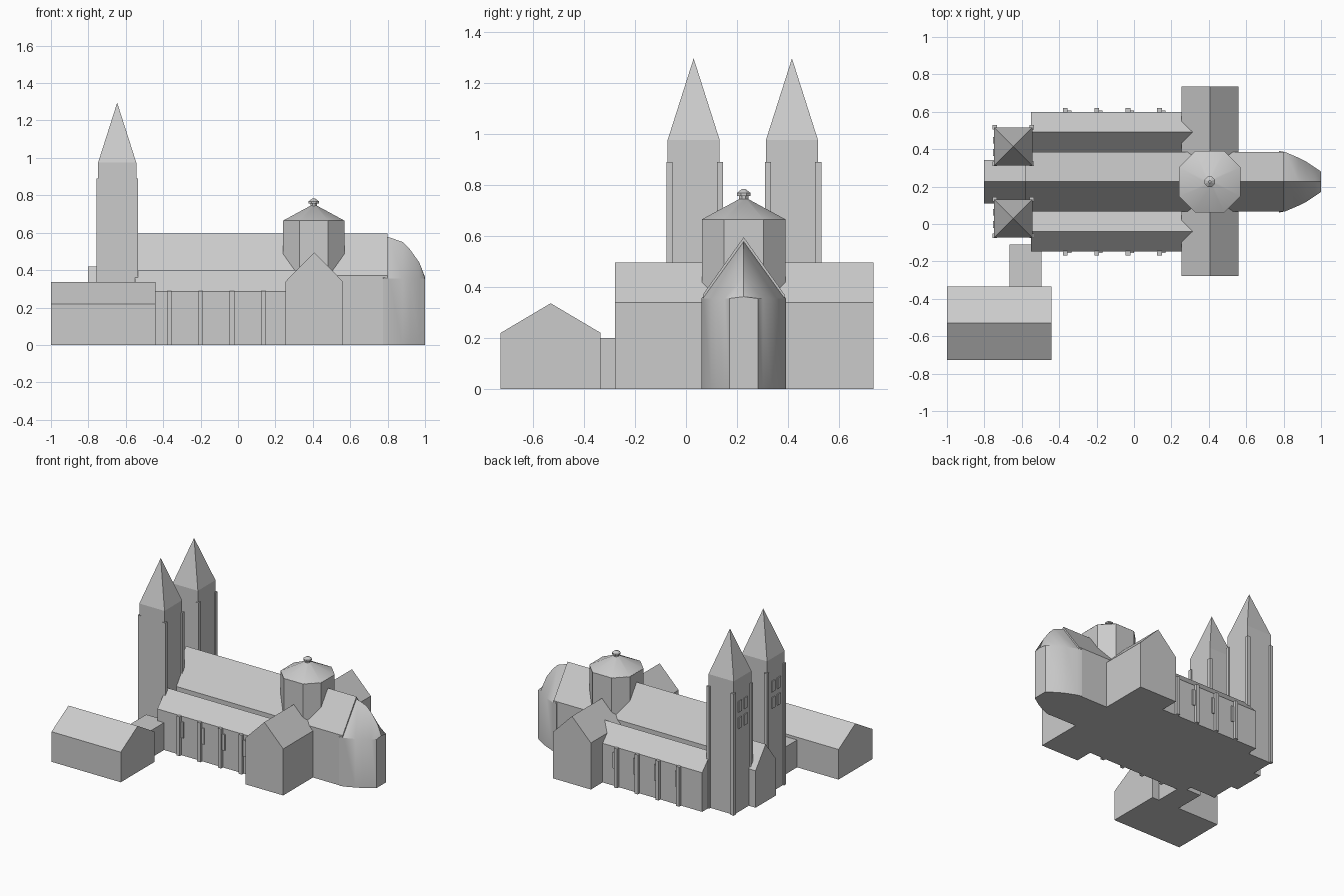
import bpy, math

if "Cube" in bpy.data.objects:
    bpy.data.objects.remove(bpy.data.objects["Cube"])

stone = bpy.data.materials.new("light_grey_stone")
stone.diffuse_color = (0.6, 0.6, 0.6, 1)
stone.use_nodes = True
stone.node_tree.nodes["Principled BSDF"].inputs["Base Color"].default_value = stone.diffuse_color
CY = 0.226  # church axis


def mesh(name, verts, faces, smooth=False):
    me = bpy.data.meshes.new(name)
    me.from_pydata(verts, [], faces)
    me.materials.append(stone)
    ob = bpy.data.objects.new(name, me)
    bpy.context.collection.objects.link(ob)
    bpy.context.view_layer.objects.active = ob
    for o in bpy.context.selected_objects:
        o.select_set(False)
    ob.select_set(True)
    bpy.ops.object.mode_set(mode='EDIT')
    bpy.ops.mesh.select_all(action='SELECT')
    bpy.ops.mesh.normals_make_consistent(inside=False)
    bpy.ops.object.mode_set(mode='OBJECT')
    if smooth:
        bpy.ops.object.shade_smooth_by_angle(angle=math.radians(32))
    return ob


def loft(name, rings, smooth=False):
    """Skin equal-length rings of points and cap both ends."""
    n = len(rings[0])
    faces = [tuple(range(n)), tuple(range((len(rings) - 1) * n, len(rings) * n))]
    for r in range(len(rings) - 1):
        for i in range(n):
            j = (i + 1) % n
            faces.append((r * n + i, r * n + j, r * n + n + j, r * n + n + i))
    return mesh(name, [p for ring in rings for p in ring], faces, smooth)


def box(name, x0, x1, y0, y1, z0, z1):
    return loft(name, [[(x0, y0, z), (x1, y0, z), (x1, y1, z), (x0, y1, z)] for z in (z0, z1)])


def house_ring(x, yc, half, eave, ridge):
    return [(x, yc - half, 0), (x, yc + half, 0), (x, yc + half, eave),
            (x, yc, ridge), (x, yc - half, eave)]


def house(name, x0, x1, yc, half, eave, ridge):
    """Gabled block with its ridge along x."""
    return loft(name, [house_ring(x, yc, half, eave, ridge) for x in (x0, x1)])


def octagon(cx, cy, apothem, z, half=None):
    a, h = apothem, half or apothem * math.tan(math.pi / 8)
    pts = [(a, -h), (a, h), (h, a), (-h, a), (-a, h), (-a, -h), (-h, -a), (h, -a)]
    return [(cx + x, cy + y, z) for x, y in pts]


# Nave with choir, west porch, detached hall and its link
house("nave_and_choir", -0.58, 0.80, CY, 0.16, 0.37, 0.595)
house("west_porch", -0.803, -0.57, CY, 0.117, 0.27, 0.42)
house("hall", -1.0, -0.44, -0.53, 0.196, 0.22, 0.336)
box("hall_link", -0.665, -0.495, -0.34, -0.11, 0, 0.20)

# Transept: gabled block with its ridge along y
loft("transept", [[(0.255, y, 0), (0.56, y, 0), (0.56, y, 0.34),
                   (0.4075, y, 0.495), (0.255, y, 0.34)] for y in (-0.278, 0.735)])

# Rounded apse: tapering gabled sections
apse = [(0.775, 0.165, 0.585), (0.81, 0.158, 0.575), (0.88, 0.128, 0.55),
        (0.92, 0.108, 0.51), (0.97, 0.075, 0.44), (1.0, 0.055, 0.362)]
loft("apse", [house_ring(x, CY, h, 0.355, r) for x, h, r in apse], True)

# Side aisles with pilasters and window plates
for side, name in ((-1, "south"), (1, "north")):
    yc = CY + side * 0.265
    house(name + "_aisle", -0.55, 0.32, yc, 0.108, 0.286, 0.40)
    wall = CY + side * 0.373
    for x in (-0.367, -0.20, -0.032, 0.136):
        ya, yb = sorted((wall - side * 0.01, wall + side * 0.021))
        box(name + "_aisle_pilaster", x - 0.0125, x + 0.0125, ya, yb, 0, 0.288)
        ya, yb = sorted((wall - side * 0.01, wall + side * 0.008))
        box(name + "_aisle_window", x + 0.0125, x + 0.032, ya, yb, 0.13, 0.247)

# West towers: shaft, spire, corner pilasters, west windows
for yc, name in ((0.03, "south"), (0.415, "north")):
    x0, x1, r = -0.748, -0.544, 0.102
    xc = (x0 + x1) / 2
    box(name + "_tower", x0, x1, yc - r, yc + r, 0, 0.975)
    base = [(x0, yc - r, 0.975), (x1, yc - r, 0.975), (x1, yc + r, 0.975), (x0, yc + r, 0.975)]
    mesh(name + "_spire", base + [(xc, yc, 1.295)],
         [(0, 1, 2, 3), (0, 1, 4), (1, 2, 4), (2, 3, 4), (3, 0, 4)])
    for px in (xc - 0.099, xc + 0.099):
        for py in (yc - 0.094, yc + 0.103):
            box(name + "_tower_pilaster", px - 0.012, px + 0.012, py - 0.012, py + 0.012, 0, 0.89)
    for wy in (-0.033, 0.033):
        for wz in (0.65, 0.77):
            box(name + "_tower_window", x0 - 0.006, x0 + 0.003,
                yc + wy - 0.018, yc + wy + 0.018, wz - 0.04, wz + 0.04)

# Crossing tower with low roof and lantern
TX = 0.405
loft("crossing_tower", [octagon(TX, CY, 0.164, z, 0.077) for z in (0, 0.665)])
loft("crossing_roof", [octagon(TX, CY, 0.165, 0.664, 0.078),
                       octagon(TX, CY, 0.016, 0.745, 0.0075)], True)
loft("lantern", [octagon(TX, CY, a, z) for a, z in
                 ((0.018, 0.735), (0.018, 0.757), (0.027, 0.757), (0.027, 0.768), (0.006, 0.784))])
